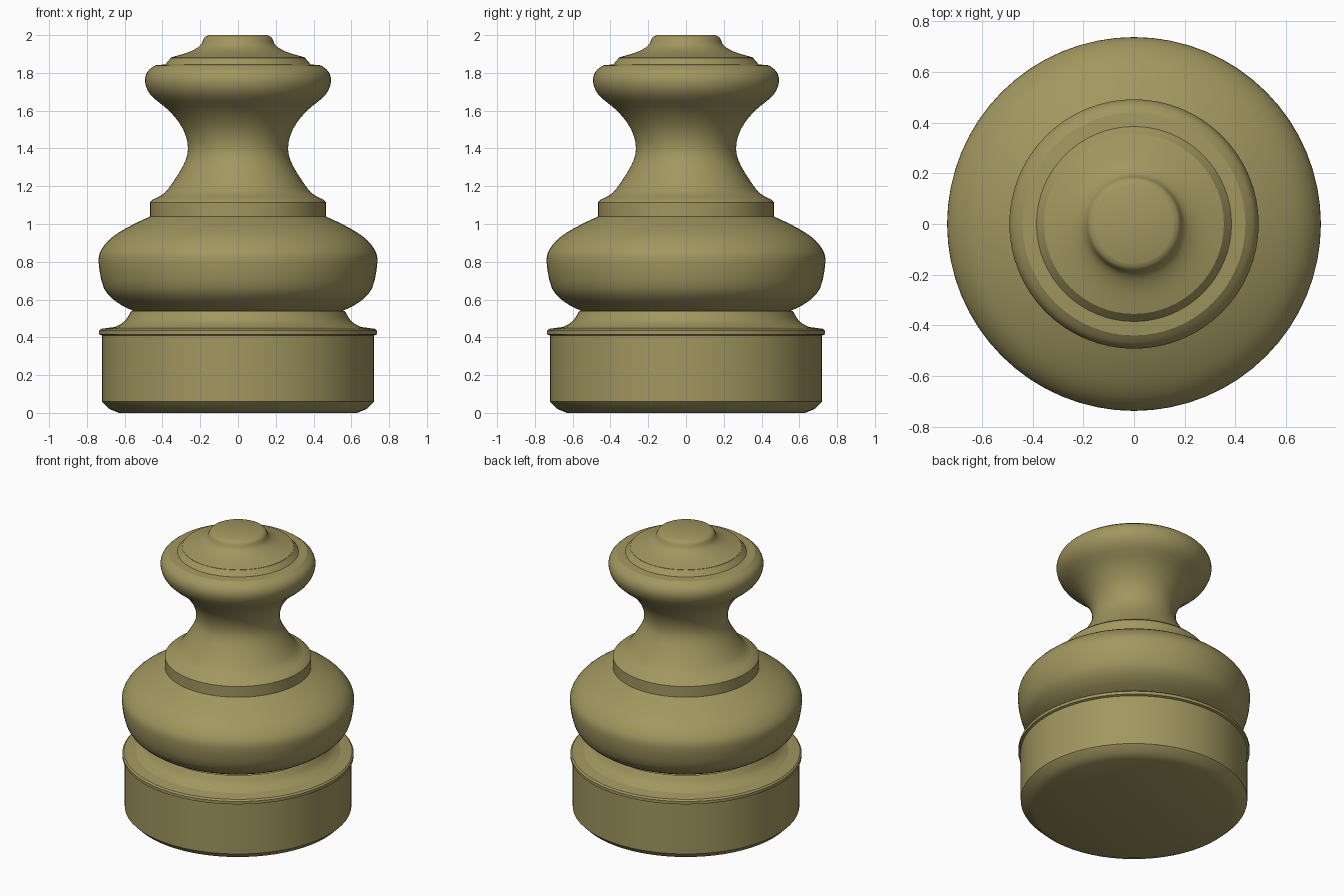
import bpy, bmesh, math
from mathutils import Vector

cube = bpy.data.objects.get("Cube")
if cube:
    bpy.data.objects.remove(cube, do_unlink=True)

SEGMENTS = 64

wood = bpy.data.materials.new("olive_wood")
wood.use_nodes = True
colour = (0.36, 0.31, 0.117, 1)
wood.diffuse_color = colour
bsdf = wood.node_tree.nodes["Principled BSDF"]
bsdf.inputs["Base Color"].default_value = colour
bsdf.inputs["Roughness"].default_value = 0.7


def rounded(points, steps=3):
    """Run a smooth curve through the profile points."""
    p = [Vector(q) for q in points]
    p = [2 * p[0] - p[1]] + p + [2 * p[-1] - p[-2]]
    out = []
    for a, b, c, d in zip(p, p[1:], p[2:], p[3:]):
        for i in range(steps):
            t = i / steps
            out.append(0.5 * (2 * b + (c - a) * t + (2 * a - 5 * b + 4 * c - d) * t * t
                              + (3 * b - a - 3 * c + d) * t ** 3))
    return out + [p[-2]]


def turned(name, profile):
    """Spin a (radius, height) profile about the z axis."""
    bm = bmesh.new()
    verts = [bm.verts.new((r, 0, z)) for r, z in profile]
    edges = [bm.edges.new(pair) for pair in zip(verts, verts[1:])]
    bmesh.ops.spin(bm, geom=verts + edges, cent=(0, 0, 0), axis=(0, 0, 1),
                   angle=math.tau, steps=SEGMENTS, use_duplicate=False)
    bmesh.ops.remove_doubles(bm, verts=bm.verts, dist=0.0005)
    bmesh.ops.recalc_face_normals(bm, faces=bm.faces)
    # Open shells: make sure that the sides face outwards
    if sum(f.normal.xy.dot(f.calc_center_median().xy) * f.calc_area() for f in bm.faces) < 0:
        bmesh.ops.reverse_faces(bm, faces=bm.faces)
    mesh = bpy.data.meshes.new(name)
    bm.to_mesh(mesh)
    bm.free()
    mesh.materials.append(wood)
    obj = bpy.data.objects.new(name, mesh)
    bpy.context.collection.objects.link(obj)
    bpy.ops.object.select_all(action='DESELECT')
    obj.select_set(True)
    bpy.context.view_layer.objects.active = obj
    bpy.ops.object.shade_smooth_by_angle(angle=math.radians(32))
    return obj


# Drum foot with a rounded lower edge and a thin lip
turned("foot", [(0, 0), (0.63, 0), (0.68, 0.02), (0.72, 0.06), (0.72, 0.41),
                (0.735, 0.415), (0.735, 0.435), (0.725, 0.445), (0.65, 0.455)])

# Concave groove between foot and belly
turned("groove", rounded([(0.65, 0.455), (0.6, 0.485), (0.565, 0.54)]))

# Wide rounded belly
turned("belly", rounded([(0.555, 0.54), (0.64, 0.585), (0.71, 0.66), (0.738, 0.8),
                         (0.72, 0.87), (0.66, 0.935), (0.56, 0.995), (0.465, 1.04)]))

# Stepped collar on the belly
turned("collar", [(0.465, 1.04), (0.465, 1.115), (0.45, 1.13), (0.41, 1.15)])

# Waisted neck swelling into the rounded head
turned("neck_and_head", rounded([(0.41, 1.15), (0.37, 1.185), (0.29, 1.31), (0.265, 1.4),
                                 (0.29, 1.5), (0.36, 1.595), (0.46, 1.68), (0.492, 1.75),
                                 (0.48, 1.805), (0.44, 1.84)]))

# Stepped cap with a flat top
turned("cap", [(0.44, 1.84), (0.385, 1.845), (0.355, 1.88)]
       + rounded([(0.355, 1.882), (0.26, 1.91), (0.2, 1.945), (0.18, 1.985), (0.155, 2.0)])
       + [(0, 2.0)])
